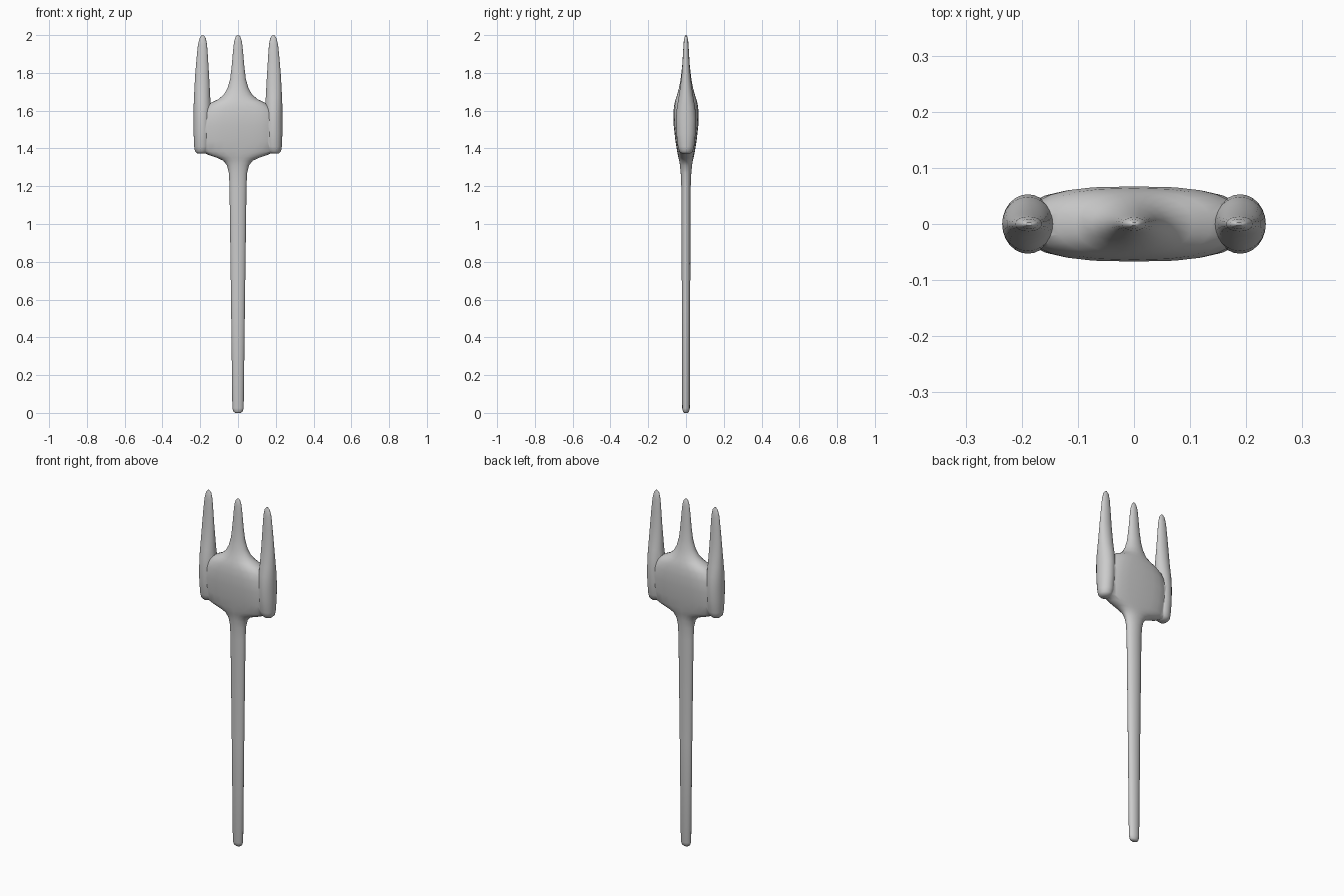
import bpy, bmesh, math


def spow(v, p):
    return math.copysign(abs(v) ** p, v)


def loft(name, rings, sides=24):
    """Closed loft of superelliptic rings: (z, centre x, half width, half depth, exponent)."""
    bm = bmesh.new()
    loops = []
    for z, cx, w, d, e in rings:
        loop = []
        for i in range(sides):
            a = 2 * math.pi * i / sides
            loop.append(bm.verts.new((cx + w * spow(math.cos(a), 2 / e),
                                      d * spow(math.sin(a), 2 / e), z)))
        loops.append(loop)
    for lo, hi in zip(loops, loops[1:]):
        for i in range(sides):
            j = (i + 1) % sides
            bm.faces.new((lo[i], lo[j], hi[j], hi[i]))
    bm.faces.new(loops[0][::-1])
    bm.faces.new(loops[-1])
    mesh = bpy.data.meshes.new(name)
    bm.to_mesh(mesh)
    bm.free()
    obj = bpy.data.objects.new(name, mesh)
    bpy.context.collection.objects.link(obj)
    return obj


# Handle, palm and centre tine as one continuous body
fork = loft("fork", [
    (0.0, 0, 0.014, 0.010, 2), (0.006, 0, 0.024, 0.016, 2), (0.025, 0, 0.030, 0.020, 2),
    (0.6, 0, 0.037, 0.022, 2), (1.2, 0, 0.045, 0.025, 2), (1.27, 0, 0.048, 0.028, 2),
    (1.31, 0, 0.058, 0.032, 2), (1.335, 0, 0.078, 0.036, 2.1), (1.35, 0, 0.11, 0.040, 2.2),
    (1.365, 0, 0.155, 0.043, 2.4), (1.385, 0, 0.195, 0.047, 2.6), (1.44, 0, 0.20, 0.056, 2.8),
    (1.52, 0, 0.20, 0.065, 2.9), (1.58, 0, 0.19, 0.067, 2.8), (1.62, 0, 0.17, 0.064, 2.6),
    (1.645, 0, 0.138, 0.059, 2.4), (1.66, 0, 0.105, 0.055, 2.2), (1.685, 0, 0.075, 0.047, 2),
    (1.72, 0, 0.055, 0.037, 2), (1.77, 0, 0.041, 0.028, 2), (1.84, 0, 0.033, 0.020, 2),
    (1.92, 0, 0.026, 0.015, 2), (1.965, 0, 0.021, 0.012, 2), (1.99, 0, 0.013, 0.008, 2),
    (2.0, 0, 0.005, 0.003, 2)])

# Outer tines, running down the sides of the palm, merged into the body
for s in (-1, 1):
    tine = loft("outer_tine", [
        (z, s * cx, w, d, 2) for z, cx, w, d in [
            (1.372, 0.195, 0.020, 0.022), (1.385, 0.192, 0.036, 0.036),
            (1.41, 0.190, 0.042, 0.043), (1.48, 0.190, 0.045, 0.051),
            (1.56, 0.189, 0.046, 0.053), (1.62, 0.189, 0.046, 0.048),
            (1.67, 0.190, 0.043, 0.039), (1.73, 0.190, 0.040, 0.030),
            (1.80, 0.190, 0.036, 0.022), (1.88, 0.189, 0.030, 0.017),
            (1.95, 0.188, 0.024, 0.013), (1.985, 0.187, 0.016, 0.009),
            (2.0, 0.187, 0.005, 0.003)]])
    mod = fork.modifiers.new("merge_tine", 'BOOLEAN')
    mod.operation = 'UNION'
    mod.solver = 'EXACT'
    mod.object = tine
    bpy.context.view_layer.objects.active = fork
    bpy.ops.object.modifier_apply(modifier=mod.name)
    bpy.data.objects.remove(tine, do_unlink=True)

# Smooth shading over the whole fork
bpy.ops.object.select_all(action='DESELECT')
fork.select_set(True)
bpy.context.view_layer.objects.active = fork
bpy.ops.object.shade_smooth_by_angle(angle=math.radians(60))
